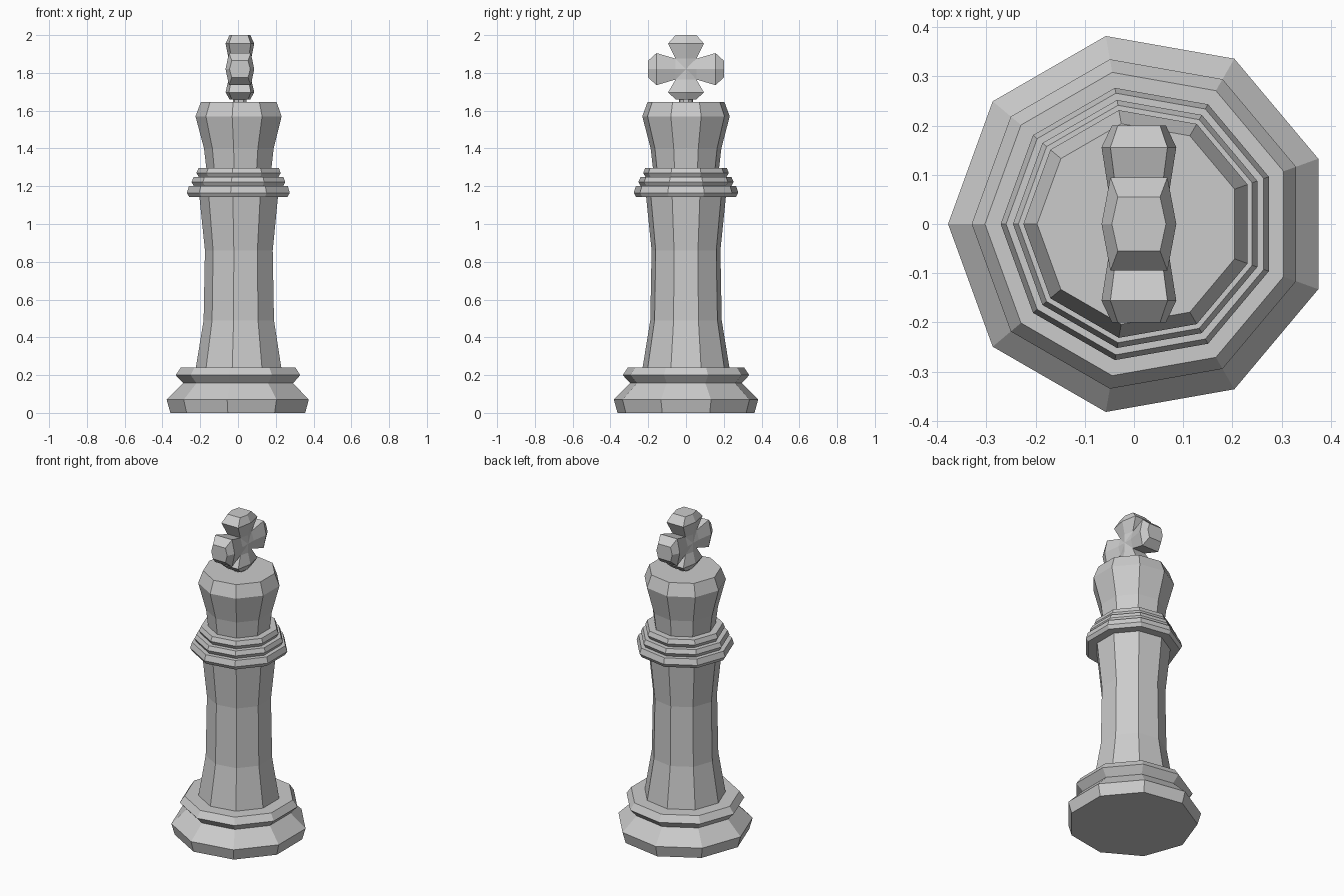
import bpy
import bmesh
from math import cos, sin, pi
from mathutils import Vector

if "Cube" in bpy.data.objects:
    bpy.data.objects.remove(bpy.data.objects["Cube"])

CX = 0.01      # nine-sided rings are centred slightly off x = 0
SIDES = 9


def loft(name, sections):
    """Skin a list of closed loops and cap both ends, as flat faces."""
    bm = bmesh.new()
    loops = [[bm.verts.new(p) for p in s] for s in sections]
    for a, b in zip(loops, loops[1:]):
        for i in range(len(a)):
            j = (i + 1) % len(a)
            bm.faces.new((a[i], a[j], b[j], b[i]))
    bm.faces.new(loops[0][::-1])
    bm.faces.new(loops[-1])
    bmesh.ops.recalc_face_normals(bm, faces=bm.faces)
    mesh = bpy.data.meshes.new(name)
    bm.to_mesh(mesh)
    bm.free()
    ob = bpy.data.objects.new(name, mesh)
    bpy.context.collection.objects.link(ob)
    return ob


def turned(name, profile):
    """Nine-sided turned part from (radius, z) pairs."""
    angles = [pi + 2 * pi * i / SIDES for i in range(SIDES)]
    return loft(name, [[(CX + r * cos(a), r * sin(a), z) for a in angles]
                       for r, z in profile])


# Stepped base
turned("base", [(.368, 0), (.388, .07), (.30, .157), (.34, .20), (.313, .24)])

# Waisted column
turned("column", [(.235, .23), (.192, .49), (.185, .86), (.215, 1.15)])

# Three stacked collar rings
for n, (r, z0, z1) in enumerate([(.281, 1.143, 1.20),
                                 (.256, 1.20, 1.248),
                                 (.230, 1.248, 1.297)]):
    turned(f"collar_ring_{n + 1}",
           [(r - .013, z0), (r, z0 + .022), (r - .011, z1)])

# Flared head and the small neck under the cross
turned("head", [(.176, 1.28), (.19, 1.40), (.235, 1.57), (.207, 1.645)])
turned("cross_neck", [(.037, 1.64), (.037, 1.67)])


# Cross made from four flared hexagonal arms
def arm(name, direction, rings):
    centre = Vector((CX, 0, 1.82))
    along = Vector(direction)
    side = Vector((1, 0, 0)).cross(along)
    sections = []
    for d, w, xs, xm in rings:
        outline = [(xm, 0), (xs, w), (-xs, w), (-xm, 0), (-xs, -w), (xs, -w)]
        sections.append([centre + along * d + side * v + Vector((x, 0, 0))
                         for x, v in outline])
    loft(name, sections)


root = [(0, .052, .045, .06), (.055, .055, .045, .06)]


def flare(wide, tip, w, tip_w):
    return root + [(wide, w, .058, .076), (tip, tip_w, .043, .055)]


arm("cross_top", (0, 0, 1), flare(.135, .18, .095, .055))
arm("cross_bottom", (0, 0, -1), flare(.123, .16, .095, .055))
for s, label in ((1, "back"), (-1, "front")):
    arm(f"cross_{label}", (0, s, 0), flare(.156, .20, .085, .045))
